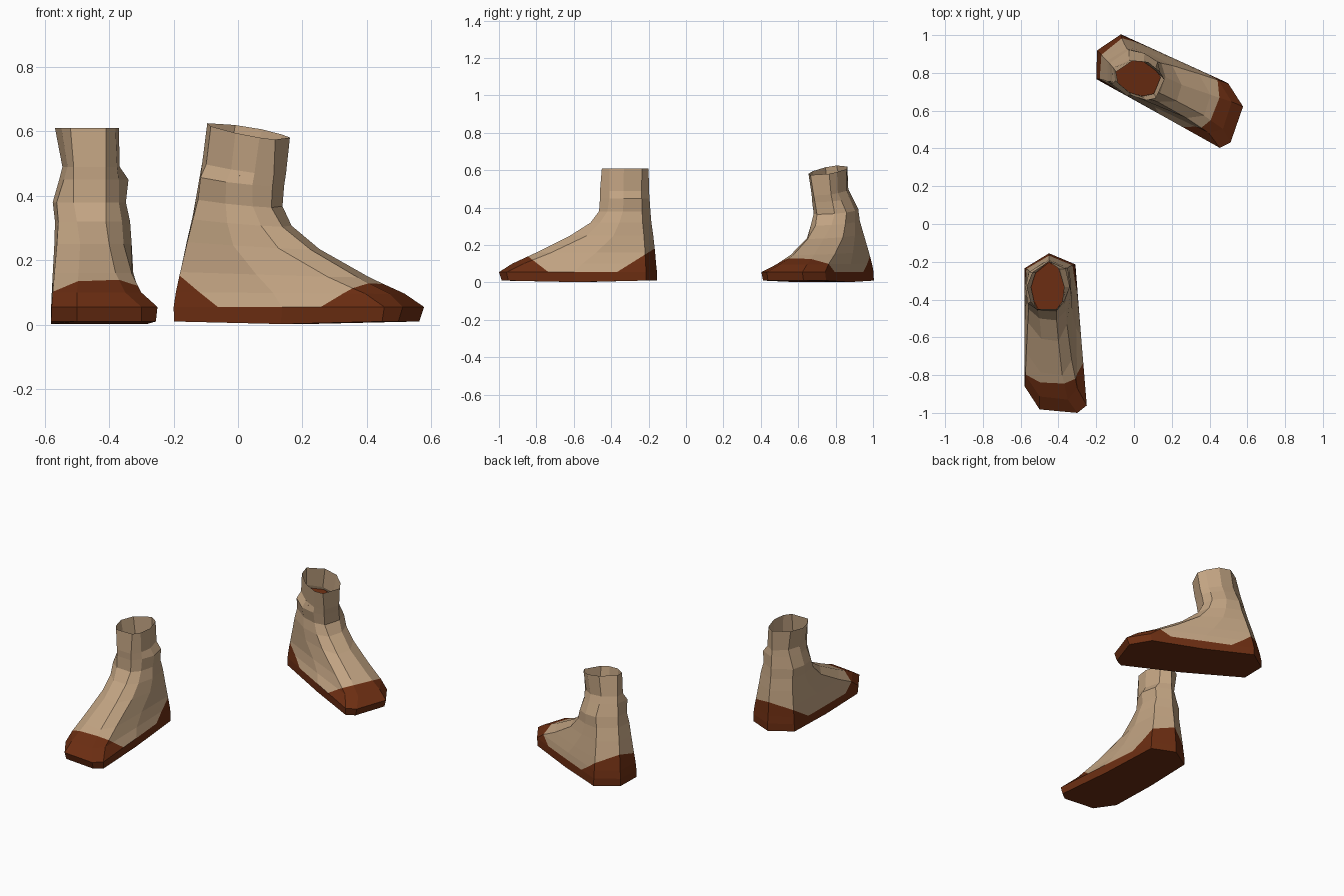
import bpy, bmesh, math
from mathutils import Vector, Matrix

if "Cube" in bpy.data.objects:
    bpy.data.objects.remove(bpy.data.objects["Cube"])


def make_mat(name, rgb):
    m = bpy.data.materials.new(name)
    m.diffuse_color = (*rgb, 1)
    m.use_nodes = True
    m.node_tree.nodes["Principled BSDF"].inputs["Base Color"].default_value = m.diffuse_color
    return m


TAN = make_mat("tan_leather", (0.54, 0.37, 0.225))
BROWN = make_mat("brown_leather", (0.15, 0.027, 0.006))

# Level rings: height, heel y, toe y, outer x, inner x, inner shoulder x,
# outer shoulder y, inner shoulder y, front outer x, front inner x
RINGS = [
    (0.010, -.155, -.985, -.580, -.310, -.255, -.85, -.95, -.50, -.30),
    (0.055, -.155, -1.00, -.580, -.310, -.250, -.86, -.96, -.50, -.30),
    (0.100, -.160, -.930, -.578, -.312, -.300, -.80, -.87, -.50, -.35),
    (0.160, -.165, -.800, -.575, -.320, -.330, -.68, -.72, -.495, -.38),
    (0.250, -.175, -.620, -.570, -.330, -.355, -.52, -.53, -.49, -.40),
    (0.320, -.185, -.510, -.568, -.335, -.360, -.45, -.46, -.50, -.41),
    (0.380, -.190, -.465, -.575, -.348, -.370, -.42, -.42, -.51, -.41),
    (0.450, -.195, -.460, -.555, -.340, -.370, -.41, -.41, -.51, -.41),
    (0.490, -.198, -.460, -.545, -.367, -.375, -.41, -.41, -.51, -.41),
    (0.610, -.200, -.450, -.568, -.370, -.380, -.41, -.41, -.52, -.41),
]


def ring_points(r):
    z, yb, yf, xo, xi, xs, yo, yi, fo, fi = r
    t = (z - 0.01) / 0.6
    cx = -0.45
    ho, hi = xo + 0.03 * t, xi - 0.03 * t      # heel corners narrow upward
    hy = yb - 0.08 + 0.025 * t
    mo, mi = (hy + yo) / 2, (hy + yi) / 2
    dip = -0.008 if z < 0.02 else 0.0
    return [Vector(p) for p in (
        (cx, yb, z), (ho, hy, z), (xo, mo, z + dip), (xo + 0.02 * t, yo, z),
        (fo, yf + 0.02 * (1 - t), z), (fi, yf, z), (xs, yi, z),
        ((xi + xs) / 2 if z < 0.2 else xi, mi, z + dip), (hi, hy + 0.02, z))]


def finish(bm, name, place):
    for v in bm.verts:
        v.co = place(v.co)
    bmesh.ops.recalc_face_normals(bm, faces=bm.faces)
    me = bpy.data.meshes.new(name)
    bm.to_mesh(me)
    bm.free()
    me.materials.append(TAN)
    me.materials.append(BROWN)
    ob = bpy.data.objects.new(name, me)
    bpy.context.collection.objects.link(ob)
    return ob


def heel_side(c):      # above zero inside the heel patch
    return (c.y + 0.37) * 0.125 - (c.z - 0.055) * 0.2


def toe_side(c):       # above zero inside the toe cap
    return -0.735 - 1.3 * (c.z - 0.055) - c.y


def build_boot(prefix, place):
    # Sole, foot and shaft lofted as one shell, open at the rim
    bm = bmesh.new()
    loops = [[bm.verts.new(p) for p in ring_points(r)] for r in RINGS]
    n = len(loops[0])
    for a, b in zip(loops, loops[1:]):
        for i in range(n):
            j = (i + 1) % n
            bm.faces.new((a[i], a[j], b[j], b[i]))
    bm.faces.new(loops[0])
    # Cut the colour borders of heel patch and toe cap
    for co, no in (((0, -.37, .055), (0, .125, -.2)),
                   ((0, -.735, .055), (0, -1, -1.3))):
        geom = [f for f in bm.faces if f.calc_center_median().z > 0.056]
        geom += list({e for f in geom for e in f.edges})
        geom += list({v for f in geom if isinstance(f, bmesh.types.BMFace)
                      for v in f.verts})
        bmesh.ops.bisect_plane(bm, geom=geom, dist=1e-5,
                               plane_co=co, plane_no=no)
    for f in bm.faces:
        c = f.calc_center_median()
        if c.z < 0.055 or heel_side(c) > 0 or toe_side(c) > 0:
            f.material_index = 1
    finish(bm, prefix + "_boot", place)

    # Brown floor inside the shaft
    bm = bmesh.new()
    a, b = ring_points(RINGS[-2]), ring_points(RINGS[-3])
    pts = [p.lerp(q, 0.4) for p, q in zip(a, b)]
    mid = sum(pts, Vector()) / len(pts)
    verts = [bm.verts.new(mid + (p - mid) * 0.96) for p in pts]
    for v in verts:
        v.co.z = mid.z
    f = bm.faces.new(verts)
    f.material_index = 1
    f.normal_update()
    if f.normal.z < 0:
        f.normal_flip()
    finish(bm, prefix + "_boot_lining", place)


TURN = Matrix.Rotation(math.radians(65.5), 3, 'Z')


def place_left(c):
    # Mirrored, turned, with the shaft leaning forward and inward
    p = TURN @ Vector((-c.x - 0.58, c.y + 0.86, c.z)) + Vector((0.5, 0.745, 0))
    t = max(0.0, (c.z - 0.08) / 0.52)
    p += Vector((0.058, -0.093, 0)) * t
    p.z += t * (-0.15 * (p.x - 0.01) + 0.13 * (p.y - 0.75) - 0.008)
    return p


build_boot("right", lambda c: c.copy())
build_boot("left", place_left)
